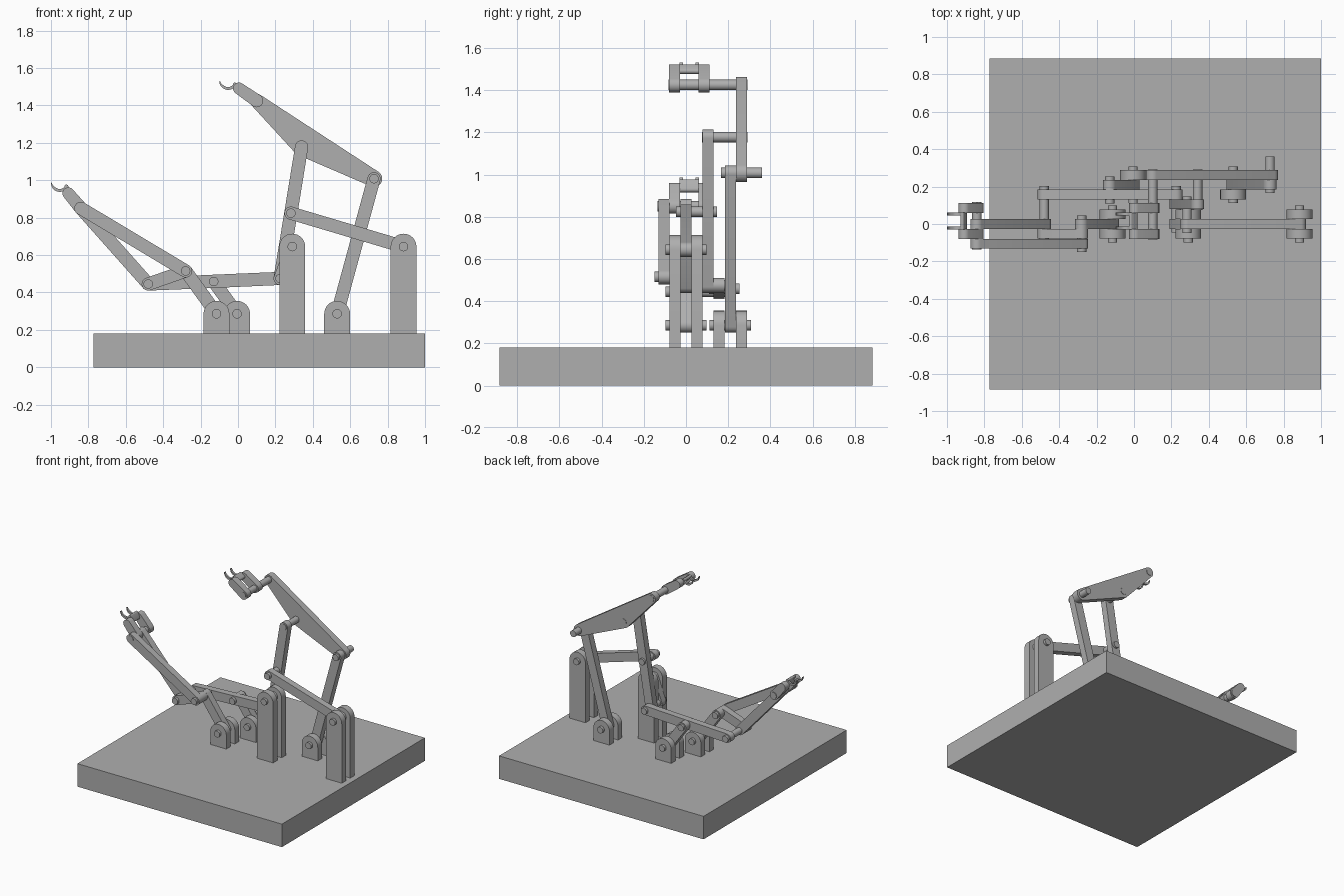
import bpy, bmesh, math
from mathutils import Vector
from mathutils.geometry import convex_hull_2d

cube = bpy.data.objects.get("Cube")
if cube:
    bpy.data.objects.remove(cube, do_unlink=True)

grey = bpy.data.materials.new("machine_grey")
grey.use_nodes = True
colour = (0.43, 0.43, 0.43, 1)
grey.diffuse_color = colour
grey.node_tree.nodes["Principled BSDF"].inputs["Base Color"].default_value = colour

STEP = 0.0525      # spacing of the stacked link layers along y
THICK = 0.052
R = 0.035          # link end radius
PIN = 0.025
BASE_TOP = 0.18


def extrude(name, outline, y0, y1):
    """Extrude a closed x-z outline from y0 to y1."""
    bm = bmesh.new()
    face = bm.faces.new([bm.verts.new((x, y0, z)) for x, z in outline])
    grown = bmesh.ops.extrude_face_region(bm, geom=[face])["geom"]
    moved = [v for v in grown if isinstance(v, bmesh.types.BMVert)]
    bmesh.ops.translate(bm, verts=moved, vec=(0, y1 - y0, 0))
    bmesh.ops.recalc_face_normals(bm, faces=bm.faces[:])
    mesh = bpy.data.meshes.new(name)
    bm.to_mesh(mesh)
    bm.free()
    mesh.materials.append(grey)
    obj = bpy.data.objects.new(name, mesh)
    bpy.context.collection.objects.link(obj)
    bpy.ops.object.select_all(action="DESELECT")
    obj.select_set(True)
    bpy.context.view_layer.objects.active = obj
    bpy.ops.object.shade_smooth_by_angle(angle=math.radians(30))
    return obj


def circle(p, r, n=32):
    turns = [2 * math.pi * i / n for i in range(n)]
    return [(p[0] + r * math.cos(t), p[1] + r * math.sin(t)) for t in turns]


def hull(points):
    vs = [Vector(p) for p in points]
    return [tuple(vs[i]) for i in convex_hull_2d(vs)]


def link(name, layer, *joints, radii=None):
    """Flat bar wrapped round its joints, centred on one layer."""
    radii = radii or [R] * len(joints)
    points = [q for p, r in zip(joints, radii) for q in circle(p, r)]
    y = layer * STEP
    return extrude(name, hull(points), y - THICK / 2, y + THICK / 2)


def pin(name, p, y0, y1, r=PIN):
    extrude(name, circle(p, r, 24), y0, y1)


def bracket(name, p, layer):
    """Two round-topped plates on the base with a pin through them."""
    w = 0.069
    feet = [(p[0] - w, BASE_TOP), (p[0] + w, BASE_TOP)]
    outline = hull(circle(p, w) + feet)
    for side, label in ((-1, "front"), (1, "back")):
        y = (layer + side) * STEP
        extrude(f"{name}_{label}_plate", outline, y - THICK / 2, y + THICK / 2)
    pin(name + "_pin", p, layer * STEP - 0.098, layer * STEP + 0.098)


def claw(name, joint, tip, hook):
    """Pair of plates carrying two curved prongs on a cross rod."""
    outline = hull(circle(joint, R) + circle(tip, R * 0.9))
    for y, label in ((-0.054, "front"), (0.086, "back")):
        extrude(f"{name}_{label}_plate", outline, y - THICK / 2, y + THICK / 2)
    steps = 16
    outer, inner = [], []
    for i in range(steps + 1):
        t = math.radians(178 + 155 * i / steps)
        ri = 0.043 - 0.011 * min(1, 3 * i / steps)
        outer.append((hook[0] + 0.047 * math.cos(t), hook[1] + 0.047 * math.sin(t)))
        inner.append((hook[0] + ri * math.cos(t), hook[1] + ri * math.sin(t)))
    for y, label in ((-0.022, "front"), (0.053, "back")):
        extrude(f"{name}_{label}_prong", outer + inner[::-1], y - 0.008, y + 0.008)
    end = ((outer[-1][0] + inner[-1][0]) / 2, (outer[-1][1] + inner[-1][1]) / 2)
    # cross rod and the web between the prongs and plates
    web = hull(circle(end, 0.010, 16) + circle(tip, 0.014, 16))
    extrude(name + "_web", web, -0.03, 0.061)


# Base slab
extrude("base", [(-0.772, 0), (1, 0), (1, BASE_TOP), (-0.772, BASE_TOP)], -0.885, 0.885)

# Fixed pivots
A, B, C, D, E = (-0.115, 0.286), (-0.005, 0.286), (0.29, 0.645), (0.53, 0.286), (0.885, 0.645)
for name, p, layer in (("left_bracket", A, 0), ("left_rear_bracket", B, 4),
                       ("crank_bracket", C, 0), ("right_rear_bracket", D, 4),
                       ("right_bracket", E, 0)):
    bracket(name, p, layer)

# Moving joints
crank_end = (0.225, 0.475)
upper_mid, upper_top = (0.283, 0.824), (0.34, 1.178)
shoulder, wrist = (0.727, 1.008), (0.1, 1.425)
lower_mid, lower_end = (-0.13, 0.459), (-0.48, 0.445)
elbow, lower_wrist = (-0.28, 0.515), (-0.84, 0.85)

# Crank and upper arm
link("crank", 0, C, crank_end)
link("upper_connecting_rod", 2, crank_end, upper_mid, upper_top)
link("upper_rocker", 0, E, upper_mid)
link("rear_rocker", 4, D, shoulder)
link("upper_arm_plate", 5, shoulder, upper_top, wrist, radii=(0.044, 0.047, 0.037))

# Lower arm
link("lower_connecting_rod", 3, crank_end, lower_mid, lower_end)
link("lower_rocker", 4, B, lower_mid)
link("elbow_rocker", 0, A, elbow)
link("elbow_link", -1, elbow, lower_end)
link("lower_arm_front_bar", -2, elbow, lower_wrist)
link("lower_arm_back_bar", 0, lower_end, lower_wrist)

# Joint pins
for name, p, y0, y1 in (("crank_end_pin", crank_end, -0.045, 0.203),
                        ("upper_mid_pin", upper_mid, -0.048, 0.147),
                        ("upper_top_pin", upper_top, 0.075, 0.291),
                        ("shoulder_pin", shoulder, 0.167, 0.36),
                        ("wrist_pin", wrist, -0.083, 0.291),
                        ("lower_mid_pin", lower_mid, 0.11, 0.253),
                        ("lower_end_pin", lower_end, -0.098, 0.203),
                        ("elbow_pin", elbow, -0.15, 0.045),
                        ("lower_wrist_pin", lower_wrist, -0.135, 0.118)):
    pin(name, p, y0, y1)

# Gripping ends
claw("upper_claw", wrist, (0.005, 1.491), (-0.053, 1.53))
claw("lower_claw", lower_wrist, (-0.907, 0.93), (-0.953, 0.985))
